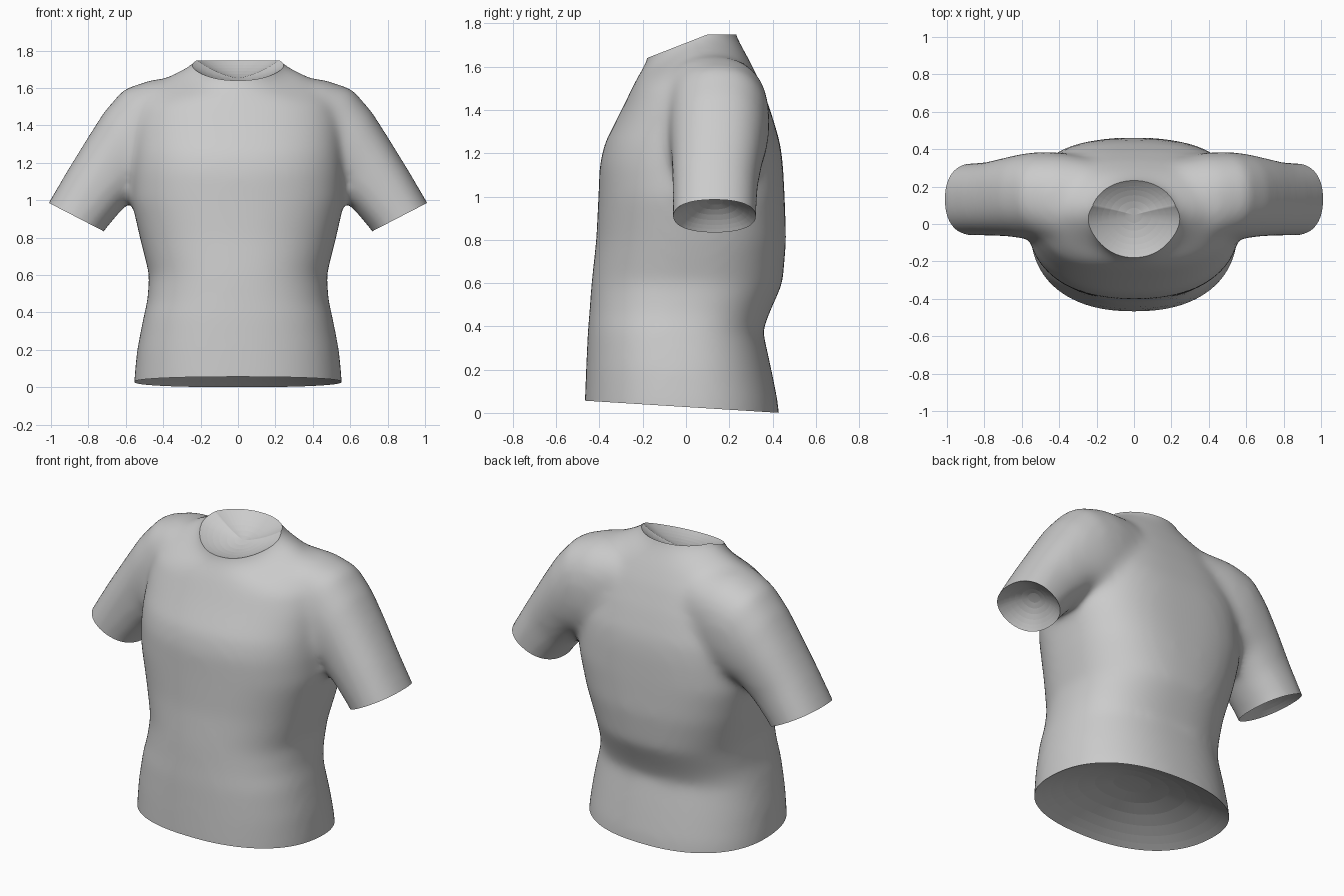
import bpy, bmesh
from math import cos, sin, pi, copysign
from mathutils import Vector

if "Cube" in bpy.data.objects:
    bpy.data.objects.remove(bpy.data.objects["Cube"])

SEG = 64


def loft(bm, rings):
    """Skin a stack of rings into a closed solid."""
    loops = [[bm.verts.new(p) for p in ring] for ring in rings]
    for a, b in zip(loops, loops[1:]):
        for i in range(SEG):
            j = (i + 1) % SEG
            bm.faces.new((a[i], a[j], b[j], b[i]))
    bm.faces.new(loops[0][::-1])
    bm.faces.new(loops[-1])


def spow(v, n):
    return copysign(abs(v) ** (2 / n), v)


def ring(center, u, v, n, n_back=None):
    """Superellipse around center spanned by half-axes u and v."""
    pts = []
    for i in range(SEG):
        c, s = cos(2 * pi * i / SEG), sin(2 * pi * i / SEG)
        e = n_back if n_back and s > 0 else n
        pts.append(center + u * spow(c, e) + v * spow(s, e))
    return pts


def rise(y):
    """Neckline climbs from the front to the nape."""
    t = min(1, max(0, (y + 0.18) / 0.28))
    return 0.11 * t * t * (3 - 2 * t)


# Torso sections: front height, half width, front y, back y, neckline rise, back squareness
TORSO = [
    (-0.12, 0.56, -0.47, 0.44, 0, 2.3), (0.05, 0.555, -0.468, 0.425, 0, 2.3),
    (0.2, 0.54, -0.462, 0.395, 0, 2.3), (0.38, 0.505, -0.454, 0.355, 0, 2.4),
    (0.46, 0.485, -0.447, 0.385, 0, 2.4), (0.6, 0.475, -0.437, 0.447, 0, 2.4),
    (0.8, 0.525, -0.415, 0.463, 0, 2.6), (1.0, 0.57, -0.405, 0.456, 0, 2.8),
    (1.15, 0.57, -0.399, 0.448, 0, 2.8), (1.25, 0.565, -0.375, 0.435, 0, 2.8),
    (1.4, 0.555, -0.298, 0.39, 0, 2.6), (1.5, 0.52, -0.25, 0.34, 0.3, 2.4),
    (1.55, 0.44, -0.225, 0.295, 0.7, 2.2), (1.575, 0.37, -0.21, 0.272, 0.85, 2.1),
    (1.6, 0.29, -0.195, 0.25, 1, 2), (1.64, 0.225, -0.178, 0.23, 1, 2),
    (1.72, 0.21, -0.17, 0.215, 1, 2), (1.84, 0.21, -0.17, 0.215, 1, 2)]

# Sleeve sections: top x, top z, underside x, underside z, centre y, half depth
SLEEVE = [
    (0.26, 1.66, 0.2, 1.2, 0.1, 0.25), (0.46, 1.645, 0.3, 1.14, 0.13, 0.25),
    (0.61, 1.595, 0.36, 1.09, 0.152, 0.235), (0.715, 1.475, 0.43, 1.06, 0.15, 0.228),
    (0.81, 1.325, 0.525, 1.04, 0.145, 0.212), (0.915, 1.155, 0.615, 0.955, 0.135, 0.198),
    (1.014, 0.985, 0.72, 0.832, 0.132, 0.193), (1.08, 0.86, 0.785, 0.71, 0.13, 0.193)]

bm = bmesh.new()
rows = []
for z, w, f, b, k, nb in TORSO:
    pts = ring(Vector((0, (f + b) / 2, z)), Vector((w, 0, 0)), Vector((0, (b - f) / 2, 0)),
               min(2.3, nb), nb)
    rows.append([p + Vector((0, 0, k * rise(p.y))) for p in pts])
loft(bm, rows)
for s in (-1, 1):
    rows = []
    for tx, tz, bx, bz, cy, ry in SLEEVE:
        top, low = Vector((s * tx, cy, tz)), Vector((s * bx, cy, bz))
        rows.append(ring((top + low) / 2, (top - low) / 2, Vector((0, ry, 0)), 2.3))
    loft(bm, rows)
bmesh.ops.recalc_face_normals(bm, faces=bm.faces)
me = bpy.data.meshes.new("shirt_form")
bm.to_mesh(me)
bm.free()
form = bpy.data.objects.new("shirt_form", me)
bpy.context.collection.objects.link(form)

# Fuse body and sleeves into one soft cloth surface
rm = form.modifiers.new("fuse", 'REMESH')
rm.mode = 'VOXEL'
rm.voxel_size = 0.02
sm = form.modifiers.new("soften", 'SMOOTH')
sm.factor = 0.5
sm.iterations = 28
dg = bpy.context.evaluated_depsgraph_get()
cloth = bpy.data.meshes.new_from_object(form.evaluated_get(dg))
bpy.data.objects.remove(form)

bm = bmesh.new()
bm.from_mesh(cloth)


def trim(point, normal, keep):
    """Cut away everything past a plane, within the chosen region."""
    faces = [f for f in bm.faces if keep(f.calc_center_median())]
    geom = faces + list({e for f in faces for e in f.edges}) + list({v for f in faces for v in f.verts})
    bmesh.ops.bisect_plane(bm, geom=geom, plane_co=point, plane_no=normal, clear_outer=True)


def dish(direction, depth, keep):
    """Close an opening with a hollow dish sunk into the shirt."""
    edges = [e for e in bm.edges if e.is_boundary and keep((e.verts[0].co + e.verts[1].co) / 2)]
    for e in edges:
        e.smooth = False
    rim = {v for e in edges for v in e.verts}
    c = sum((v.co for v in rim), Vector()) / len(rim)
    d, t0, steps = Vector(direction).normalized() * depth, 1.0, 8
    for i in range(1, steps + 1):
        t1 = cos(i / steps * pi / 2) if i < steps else 0.0
        new = bmesh.ops.extrude_edge_only(bm, edges=edges)["geom"]
        verts = [g for g in new if isinstance(g, bmesh.types.BMVert)]
        edges = [g for g in new if isinstance(g, bmesh.types.BMEdge) and g.is_boundary]
        for v in verts:
            base = v.co - d * (1 - t0 * t0)
            v.co = c + (base - c) * (t1 / t0) + d * (1 - t1 * t1)
        t0 = t1
    bmesh.ops.remove_doubles(bm, verts=verts, dist=0.001)


# Open the hem, the neckline and both cuffs, then close each with an inner dish
hem = lambda c: c.z < 0.3
neck = lambda c: c.z > 1.5
trim((0, -0.46, 0.056), (0, -0.055, -0.88), hem)
trim((0, -0.18, 1.64), (0, -0.39, 1), neck)
trim((0, 0, 1.748), (0, 0, 1), neck)
dish((0, 0, 1), 0.15, hem)
dish((0, 0.25, -1), 0.06, neck)
for s in (-1, 1):
    cuff = lambda c: c.x * s > 0.63 and c.z < 1.2
    trim((s, 0, 0.98), (s * 0.46, 0, -0.89), cuff)
    dish((-s * 0.46, 0, 0.89), 0.08, cuff)

bmesh.ops.recalc_face_normals(bm, faces=bm.faces)
for f in bm.faces:
    f.smooth = True
bm.to_mesh(cloth)
bm.free()
cloth.name = "shirt"
shirt = bpy.data.objects.new("shirt", cloth)
bpy.context.collection.objects.link(shirt)
